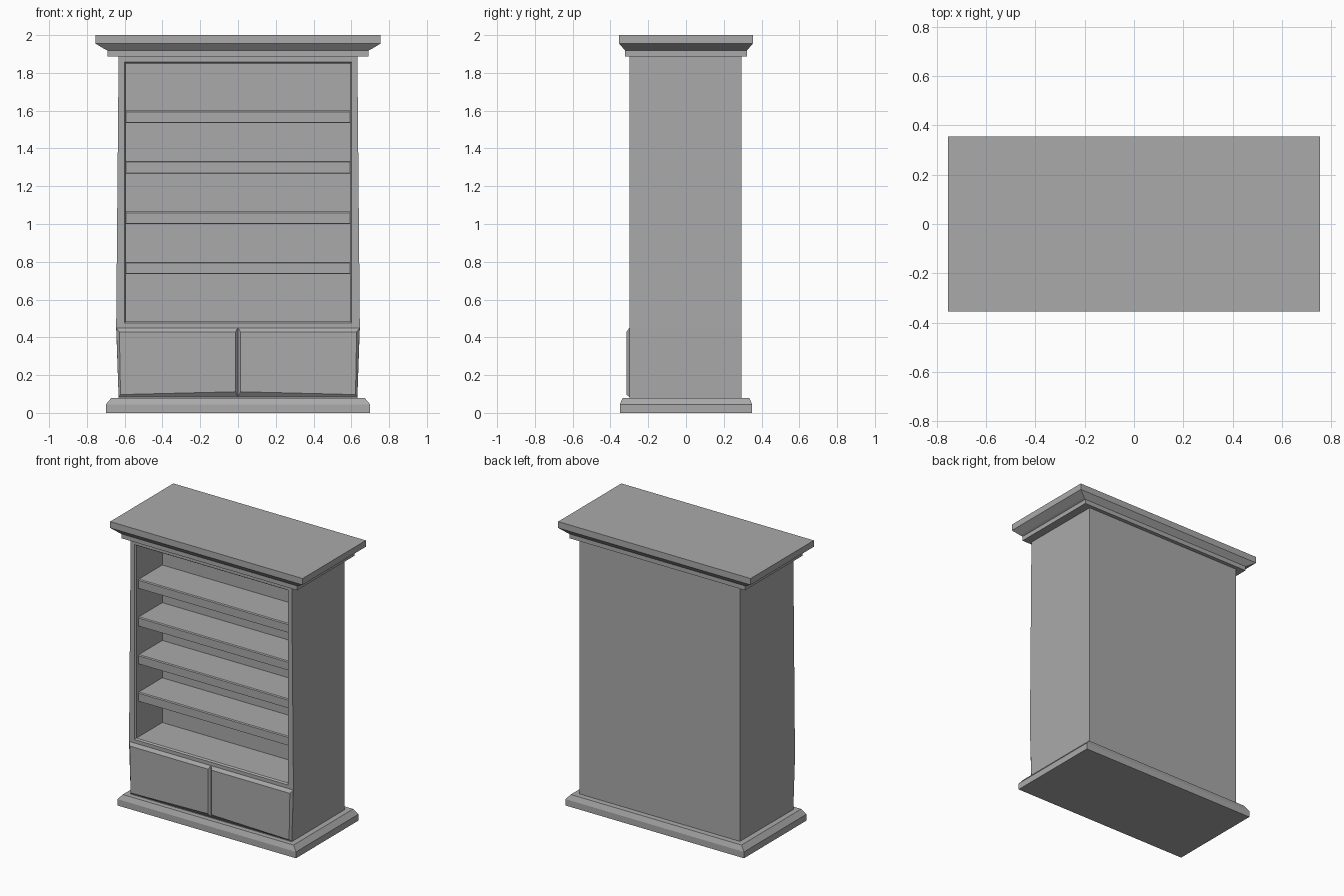
import bpy
import bmesh

cube = bpy.data.objects.get("Cube")
if cube:
    bpy.data.objects.remove(cube, do_unlink=True)

# One plain grey for the whole bookcase
GREY = (0.4, 0.4, 0.4, 1)
grey = bpy.data.materials.new("plain grey")
grey.diffuse_color = GREY
grey.use_nodes = True
grey.node_tree.nodes["Principled BSDF"].inputs["Base Color"].default_value = GREY


def loft(name, rings):
    """Skin four-cornered rings in order and close both ends."""
    bm = bmesh.new()
    loops = [[bm.verts.new(p) for p in ring] for ring in rings]
    for a, b in zip(loops, loops[1:]):
        for i in range(4):
            j = (i + 1) % 4
            bm.faces.new((a[i], a[j], b[j], b[i]))
    bm.faces.new(loops[0])
    bm.faces.new(loops[-1])
    bmesh.ops.recalc_face_normals(bm, faces=bm.faces)
    mesh = bpy.data.meshes.new(name)
    bm.to_mesh(mesh)
    bm.free()
    mesh.materials.append(grey)
    obj = bpy.data.objects.new(name, mesh)
    bpy.context.collection.objects.link(obj)
    return obj


def level(x, y, z):
    """Horizontal centred rectangle."""
    return [(-x, -y, z), (x, -y, z), (x, y, z), (-x, y, z)]


def upright(y, z0, z1, x0, x1):
    """Symmetric upright ring, x0 wide at the bottom and x1 at the top."""
    return [(-x0, y, z0), (x0, y, z0), (x1, y, z1), (-x1, y, z1)]


FRONT, BACK = -0.30, 0.295
BASE_TOP, WAIST, BODY_TOP = 0.08, 0.45, 1.89

# Plinth with chamfered top and stepped cornice
loft("plinth", [level(0.70, 0.35, 0), level(0.70, 0.35, 0.045), level(0.67, 0.335, BASE_TOP)])
loft("cornice", [level(0.69, 0.322, 1.887), level(0.69, 0.322, 1.918),
                 level(0.705, 0.328, 1.925), level(0.755, 0.354, 1.955), level(0.755, 0.354, 2)])

# Upper carcass: flared front edge, chamfered opening, recessed back wall
loft("shelf_case", [
    upright(BACK, WAIST, BODY_TOP, 0.63, 0.63),
    upright(FRONT, WAIST, BODY_TOP, 0.645, 0.632),
    upright(FRONT, 0.475, 1.857, 0.602, 0.602),
    upright(FRONT + 0.01, 0.483, 1.85, 0.594, 0.594),
    upright(0, 0.483, 1.85, 0.594, 0.594)])

# Lower cupboard body
loft("cupboard", [
    upright(BACK, BASE_TOP, WAIST, 0.63, 0.63),
    upright(FRONT, BASE_TOP, WAIST, 0.632, 0.645)])

# Shelves, set back slightly from the opening
for i, top in enumerate((0.80, 1.065, 1.333, 1.60)):
    loft("shelf_%d" % (i + 1), [
        upright(0.005, top - 0.065, top, 0.596, 0.596),
        upright(-0.262, top - 0.065, top, 0.596, 0.596),
        upright(-0.268, top - 0.063, top - 0.006, 0.596, 0.596)])

# Pair of bevelled doors meeting at a central groove
for side, name in ((1, "left_door"), (-1, "right_door")):
    outer = [(0.001, 0.085), (0.632, 0.085), (0.644, 0.45), (0.001, 0.45)]
    inner = [(0.014, 0.112), (0.622, 0.097), (0.628, 0.428), (0.014, 0.428)]
    loft(name, [[(side * x, y, z) for x, z in pts]
                for y, pts in ((FRONT + 0.01, outer), (FRONT, outer), (-0.316, inner))])
